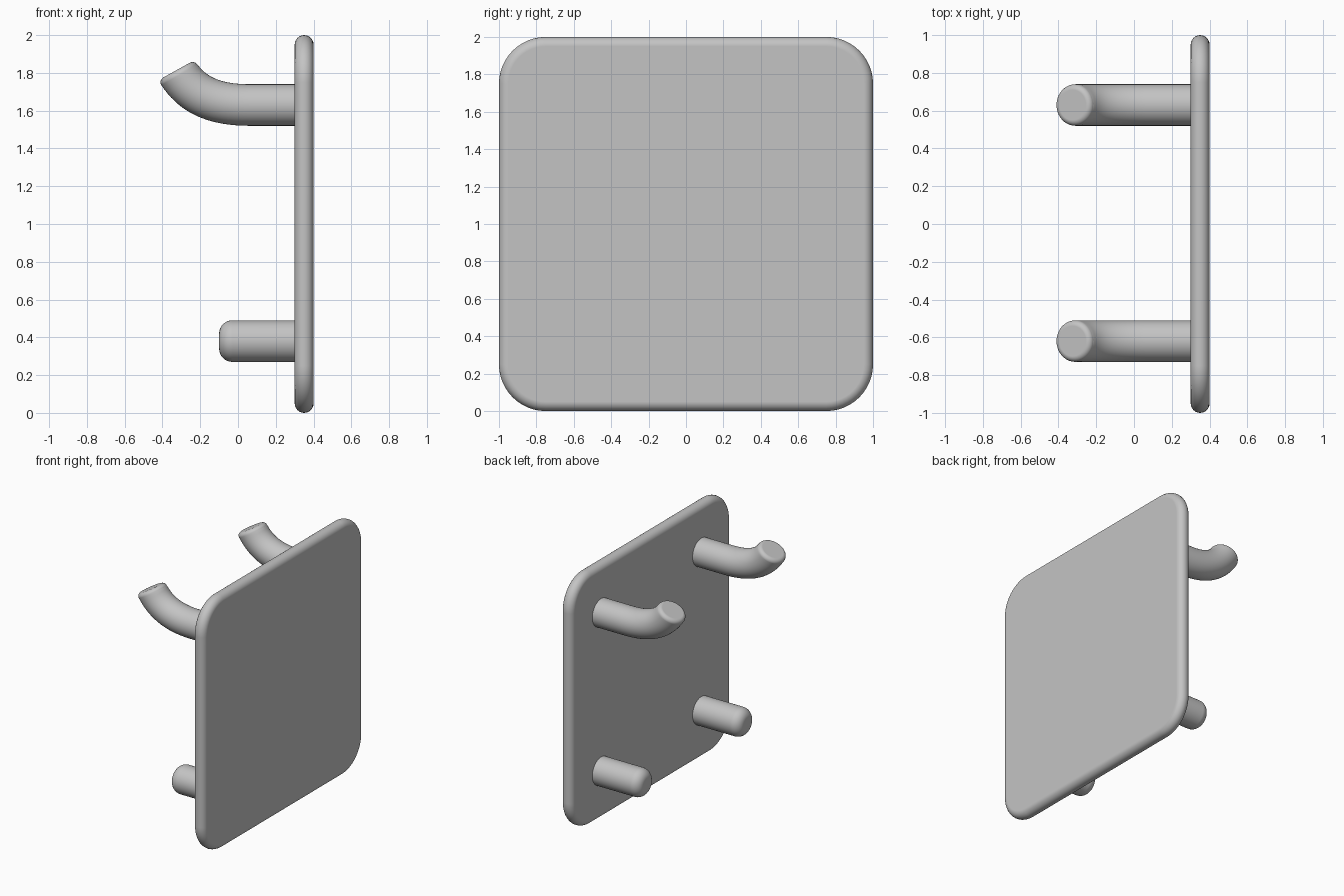
import bpy, bmesh
from math import sin, cos, pi, radians
from mathutils import Vector

cube = bpy.data.objects.get("Cube")
if cube:
    bpy.data.objects.remove(cube, do_unlink=True)

grey = bpy.data.materials.new("plain_grey")
grey.use_nodes = True
colour = (0.55, 0.55, 0.55, 1)
grey.diffuse_color = colour
grey.node_tree.nodes["Principled BSDF"].inputs["Base Color"].default_value = colour


def loft(name, rings):
    """Skin a closed solid through rings of equal point count."""
    bm = bmesh.new()
    loops = [[bm.verts.new(p) for p in ring] for ring in rings]
    n = len(loops[0])
    for a, b in zip(loops, loops[1:]):
        for i in range(n):
            j = (i + 1) % n
            bm.faces.new((a[i], a[j], b[j], b[i]))
    bm.faces.new(loops[0])
    bm.faces.new(loops[-1])
    bmesh.ops.recalc_face_normals(bm, faces=bm.faces[:])
    mesh = bpy.data.meshes.new(name)
    bm.to_mesh(mesh)
    bm.free()
    mesh.materials.append(grey)
    ob = bpy.data.objects.new(name, mesh)
    bpy.context.collection.objects.link(ob)
    bpy.ops.object.select_all(action="DESELECT")
    ob.select_set(True)
    bpy.context.view_layer.objects.active = ob
    bpy.ops.object.shade_smooth_by_angle(angle=radians(40))
    # keep the flat faces evenly shaded next to their fillets
    ob.modifiers.new("even_flats", "WEIGHTED_NORMAL").keep_sharp = True
    return ob


def plate_ring(x, inset, radius=0.25, half=1.0, steps=12):
    """Rounded square outline in the yz plane."""
    c = half - radius
    pts = []
    for q, (sy, sz) in enumerate(((1, 1), (-1, 1), (-1, -1), (1, -1))):
        for k in range(steps + 1):
            a = (q + k / steps) * pi / 2
            r = radius - inset
            pts.append((x, sy * c + r * cos(a), 1 + sz * c + r * sin(a)))
    return pts


# Plate with a fully rounded rim
rim = 0.05
steps = 12
loft("back_plate", [plate_ring(0.35 - rim * cos(pi * k / steps),
                               rim * (1 - sin(pi * k / steps)))
                    for k in range(steps + 1)])


def peg(name, path, y, fillet, radius=0.11, sides=40):
    """Round rod along (point, direction) pairs with a filleted free end."""
    def ring(p, d, r):
        side = Vector((0, 1, 0))
        up = d.cross(side)
        return [p + Vector((0, y, 0)) + r * (side * cos(a) + up * sin(a))
                for a in (2 * pi * i / sides for i in range(sides))]

    tip, d = path[-1]
    rings = [ring(p, t, radius) for p, t in path[:-1]]
    for k in range(9):
        a = k / 8 * pi / 2
        rings.append(ring(tip - d * fillet * (1 - sin(a)), d,
                          radius - fillet * (1 - cos(a))))
    return loft(name, rings)


def hook_path(z):
    """Straight shank, then a curve turning upward."""
    ctrl = [Vector((x, 0, z + h)) for x, h in
            ((0.06, 0), (-0.12, 0), (-0.25, 0.05), (-0.325, 0.185))]
    path = [(Vector((0.32, 0, z)), Vector((-1, 0, 0)))]
    a, b, c, e = ctrl
    for k in range(21):
        t = k / 20
        s = 1 - t
        p = a * s**3 + b * 3 * s * s * t + c * 3 * s * t * t + e * t**3
        d = (b - a) * s * s + (c - b) * 2 * s * t + (e - c) * t * t
        path.append((p, d.normalized()))
    # the last curve sample becomes the filleted tip
    return path


# Two hooks above, two straight pegs below
out = Vector((-1, 0, 0))
for side, y in (("right", -0.62), ("left", 0.63)):
    path = hook_path(1.63)
    path.pop(-2)
    peg("upper_hook_" + side, path, y, 0.03)
    peg("lower_peg_" + side, [(Vector((0.32, 0, 0.38)), out),
                              (Vector((-0.1, 0, 0.38)), out)], y, 0.07)
